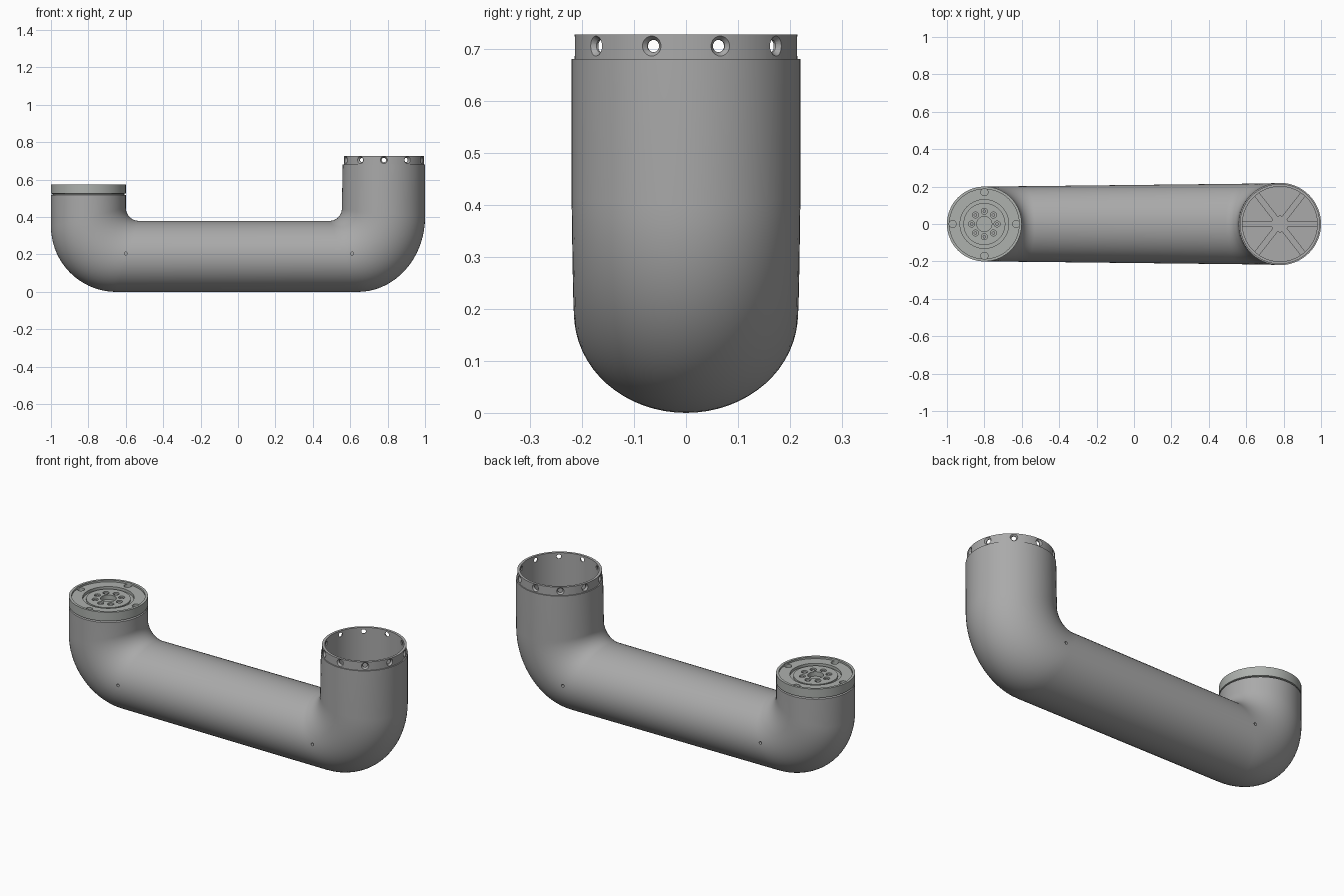
import bpy, bmesh, math
from mathutils import Matrix, Vector

if "Cube" in bpy.data.objects:
    bpy.data.objects.remove(bpy.data.objects["Cube"], do_unlink=True)

SEG = 64
LEFT_X, RIGHT_X = -0.8, 0.78


def material(name, rgb):
    m = bpy.data.materials.new(name)
    m.use_nodes = True
    m.diffuse_color = (*rgb, 1)
    m.node_tree.nodes["Principled BSDF"].inputs["Base Color"].default_value = (*rgb, 1)
    return m


grey = material("satin grey", (0.4, 0.4, 0.4))
pale = material("pale metal", (0.42, 0.44, 0.42))


def finish(name, bm, mat):
    bmesh.ops.remove_doubles(bm, verts=bm.verts, dist=1e-5)
    bmesh.ops.recalc_face_normals(bm, faces=bm.faces)
    me = bpy.data.meshes.new(name)
    bm.to_mesh(me)
    bm.free()
    me.materials.append(mat)
    ob = bpy.data.objects.new(name, me)
    bpy.context.collection.objects.link(ob)
    return ob


def activate(ob):
    bpy.ops.object.select_all(action='DESELECT')
    ob.select_set(True)
    bpy.context.view_layer.objects.active = ob


def smooth(ob):
    activate(ob)
    bpy.ops.object.shade_smooth_by_angle(angle=math.radians(35))


def skin(bm, rings, closed=False):
    """Bridge point rings; cap the ends or join the last ring to the first."""
    loops = [[bm.verts.new(p) for p in ring] for ring in rings]
    pairs = list(zip(loops, loops[1:]))
    if closed:
        pairs.append((loops[-1], loops[0]))
    else:
        bm.faces.new(loops[0])
        bm.faces.new(loops[-1])
    for a, b in pairs:
        for i in range(SEG):
            j = (i + 1) % SEG
            bm.faces.new((a[i], a[j], b[j], b[i]))


def circle(cx, r, z):
    angles = [2 * math.pi * i / SEG for i in range(SEG)]
    return [(cx + r * math.cos(a), r * math.sin(a), z) for a in angles]


def section(inner, outer, width):
    """Elliptical ring between an inner and an outer (x, z) point."""
    a, b = Vector((inner[0], 0, inner[1])), Vector((outer[0], 0, outer[1]))
    mid, half = (a + b) / 2, (b - a) / 2
    ring = []
    for i in range(SEG):
        t = 2 * math.pi * i / SEG
        ring.append(mid + half * math.cos(t) + Vector((0, width * math.sin(t), 0)))
    return ring


def elbow(pivot, r, centre, axes, side, w0, w1, steps=18):
    """Sections turning from vertical tube to horizontal tube."""
    rings = []
    for i in range(steps + 1):
        t = math.pi / 2 * i / steps
        c, s = side * math.cos(t), math.sin(t)
        rings.append(section((pivot[0] + r * c, pivot[1] - r * s),
                             (centre[0] + axes[0] * c, centre[1] - axes[1] * s),
                             w0 + (w1 - w0) * i / steps))
    return rings


def cone_into(bm, loc, direction, r1, r2, depth):
    rot = Vector(direction).to_track_quat('Z', 'Y').to_matrix().to_4x4()
    bmesh.ops.create_cone(bm, cap_ends=True, segments=20, radius1=r1, radius2=r2,
                          depth=depth, matrix=Matrix.Translation(loc) @ rot)


def cut(ob, bm):
    cutter = finish("cutter", bm, ob.data.materials[0])
    cutter.hide_render = True
    mod = ob.modifiers.new("holes", 'BOOLEAN')
    mod.operation, mod.solver, mod.object = 'DIFFERENCE', 'EXACT', cutter
    activate(ob)
    bpy.ops.object.modifier_apply(modifier=mod.name)
    bpy.data.objects.remove(cutter, do_unlink=True)


# Arm tube: two upturned ends joined by a tapering bar, right end hollow
bm = bmesh.new()
rings = [circle(LEFT_X, 0.19, 0.522)]
rings = [section((-0.61, 0.522), (-0.99, 0.522), 0.19), section((-0.6, 0.518), (-1, 0.518), 0.2)]
rings += elbow((-0.53, 0.45), 0.07, (-0.65, 0.35), (0.35, 0.35), -1, 0.2, 0.202)
rings += elbow((0.49, 0.445), 0.065, (0.64, 0.4), (0.36, 0.4), 1, 0.22, 0.215)[::-1]
rings.append(section((0.56, 0.68), (1.0, 0.68), 0.22))
for r, z in ((0.2, 0.68), (0.2, 0.42)):
    rings.append(section((RIGHT_X - r, z), (RIGHT_X + r, z), r))
skin(bm, rings)
arm = finish("arm_tube", bm, grey)

# Small screw holes on both flanks
bm = bmesh.new()
for x in (-0.6, 0.61):
    for y in (-0.21, 0.21):
        cone_into(bm, (x, y, 0.205), (0, 1, 0), 0.008, 0.008, 0.06)
cut(arm, bm)
smooth(arm)

# Bolting collar with countersunk radial holes
bm = bmesh.new()
skin(bm, [circle(RIGHT_X, r, z) for r, z in
          ((0.2, 0.675), (0.214, 0.675), (0.214, 0.727), (0.2, 0.727))], closed=True)
collar = finish("bolting_collar", bm, grey)
bm = bmesh.new()
for k in range(10):
    a = math.radians(18 + 36 * k)
    d = Vector((math.cos(a), math.sin(a), 0))
    cone_into(bm, Vector((RIGHT_X, 0, 0.705)) + d * 0.21, d, 0.009, 0.024, 0.02)
cut(collar, bm)
bm = bmesh.new()
for k in range(10):
    a = math.radians(18 + 36 * k)
    d = Vector((math.cos(a), math.sin(a), 0))
    cone_into(bm, Vector((RIGHT_X, 0, 0.705)) + d * 0.207, d, 0.012, 0.012, 0.06)
cut(collar, bm)
smooth(collar)

# Ribs and hub on the floor of the hollow end
bm = bmesh.new()
for deg in (0, 52, 128, 180, 232, 308):
    spin = Matrix.Rotation(math.radians(deg), 4, 'Z')
    bmesh.ops.create_cube(bm, size=1, matrix=Matrix.Translation((RIGHT_X, 0, 0.435)) @ spin
                          @ Matrix.Translation((0.11, 0, 0)) @ Matrix.Diagonal((0.18, 0.032, 0.04, 1)))
cone_into(bm, (RIGHT_X, 0, 0.434), (0, 0, 1), 0.045, 0.045, 0.04)
smooth(finish("inner_ribs", bm, grey))

# Joint cap: stepped disc with a ring groove and a centre bore
bm = bmesh.new()
profile = ((0.19, 0.51), (0.19, 0.524), (0.2, 0.526), (0.2, 0.575), (0.186, 0.575),
           (0.186, 0.565), (0.13, 0.565), (0.13, 0.55), (0.112, 0.55), (0.112, 0.56),
           (0.04, 0.56), (0.04, 0.535))
skin(bm, [circle(LEFT_X, r, z) for r, z in profile])
cap = finish("joint_cap", bm, pale)

# Bolt circle and four edge pockets
bm = bmesh.new()
for count, ring, r in ((8, 0.068, 0.016), (4, 0.17, 0.019)):
    for k in range(count):
        a = 2 * math.pi * k / count
        cone_into(bm, (LEFT_X + ring * math.cos(a), ring * math.sin(a), 0.57), (0, 0, 1), r, r, 0.06)
cut(cap, bm)
smooth(cap)

# Raised pins inside the bolt holes
bm = bmesh.new()
for k in range(8):
    a = 2 * math.pi * k / 8
    cone_into(bm, (LEFT_X + 0.068 * math.cos(a), 0.068 * math.sin(a), 0.545), (0, 0, 1), 0.009, 0.009, 0.02)
smooth(finish("bolt_pins", bm, grey))
